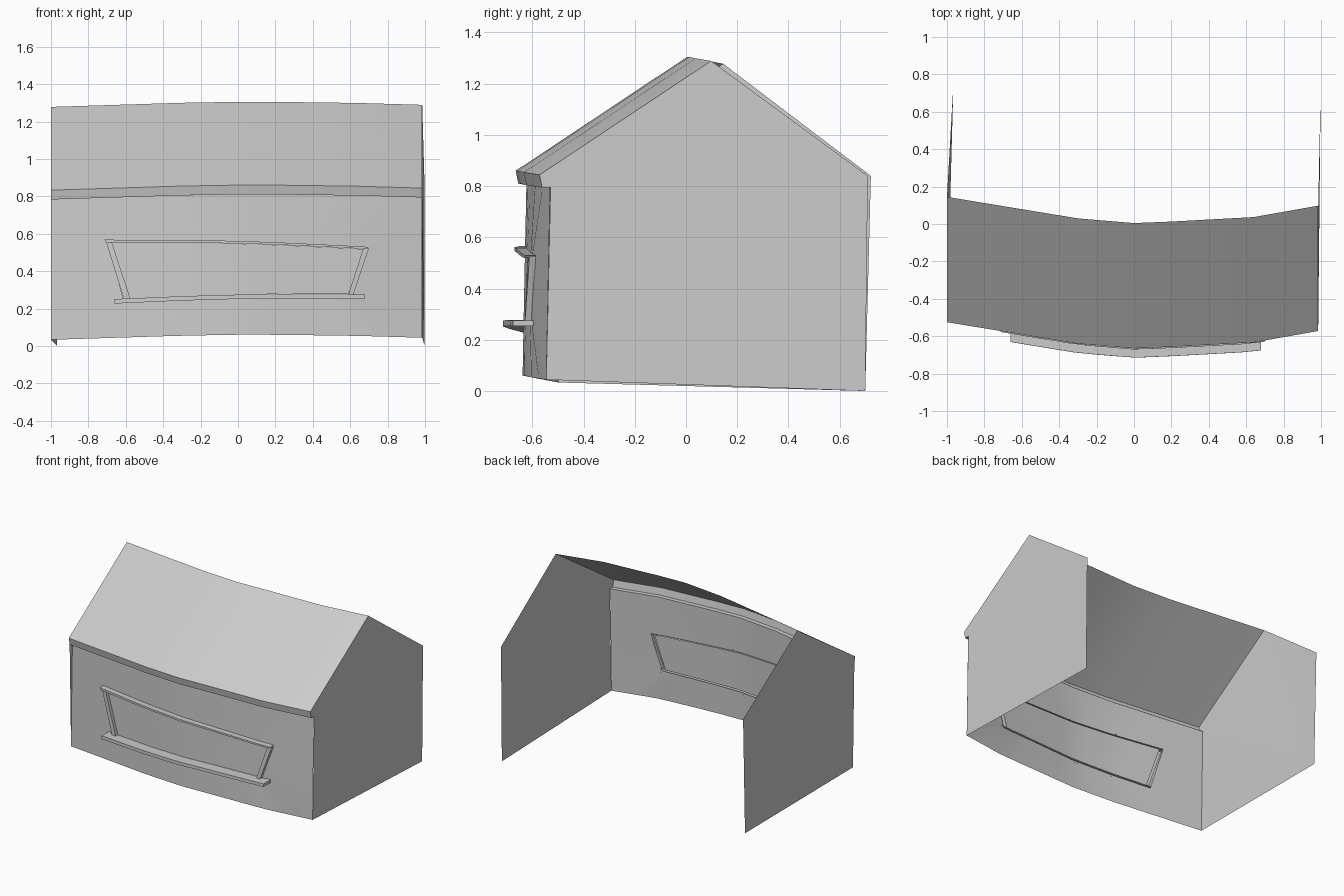
import bpy, bmesh

if "Cube" in bpy.data.objects:
    bpy.data.objects.remove(bpy.data.objects["Cube"])

# Bow of the building along x: (x, ridge y, height offset)
BOW = [(-1.0, 0.145, -0.027), (-0.3, 0.03, -0.005), (0.0, 0.005, 0.0),
       (0.2, 0.013, 0.0), (0.64, 0.037, -0.006), (0.985, 0.098, -0.016)]
X0, X1 = BOW[0][0], BOW[-1][0]


def bow(x, k):
    for a, b in zip(BOW, BOW[1:]):
        if x <= b[0] or b is BOW[-1]:
            t = (x - a[0]) / (b[0] - a[0])
            return a[k] + t * (b[k] - a[k])


def wall_point(x, z, out=0.0):
    return (x, bow(x, 1) - 0.645 + 0.02 * z - out, z + bow(x, 2))


def finish(name, bm):
    bmesh.ops.remove_doubles(bm, verts=bm.verts, dist=0.0001)
    me = bpy.data.meshes.new(name)
    bm.to_mesh(me)
    bm.free()
    ob = bpy.data.objects.new(name, me)
    bpy.context.collection.objects.link(ob)
    bpy.ops.object.select_all(action='DESELECT')
    ob.select_set(True)
    bpy.context.view_layer.objects.active = ob
    bpy.ops.object.shade_smooth_by_angle(angle=0.5)
    return ob


def patch(bm, quad, n=12, out=0.0):
    """Four-cornered (x, z) patch laid on the bowed wall: BL, BR, TR, TL."""
    bl, br, tr, tl = quad
    mix = lambda p, q, t: (p[0] + (q[0] - p[0]) * t, p[1] + (q[1] - p[1]) * t)
    cols = []
    for i in range(n + 1):
        lo, hi = mix(bl, br, i / n), mix(tl, tr, i / n)
        cols.append([bm.verts.new(wall_point(*p, out)) for p in (lo, hi)])
    for a, b in zip(cols, cols[1:]):
        bm.faces.new((a[0], b[0], b[1], a[1]))


def trim(name, quad, out, n=12):
    """Open-backed moulding standing proud of the wall."""
    bm = bmesh.new()
    patch(bm, quad, n, out)
    edges = [e for e in bm.edges if e.is_boundary]
    ret = bmesh.ops.extrude_edge_only(bm, edges=edges)
    for v in ret['geom']:
        if isinstance(v, bmesh.types.BMVert):
            v.co.y += out
    bmesh.ops.recalc_face_normals(bm, faces=bm.faces)
    finish(name, bm)


# Front wall around the window opening
outer = [(X0, 0.06), (X1, 0.06), (X1, 0.81), (X0, 0.81)]
hole = [(-0.61, 0.255), (0.615, 0.272), (0.695, 0.53), (-0.70, 0.577)]
bm = bmesh.new()
for i in range(4):
    j = (i + 1) % 4
    patch(bm, [outer[i], outer[j], hole[j], hole[i]])
bmesh.ops.recalc_face_normals(bm, faces=bm.faces)
finish("front_wall", bm)

# Window pane
bm = bmesh.new()
patch(bm, [(-0.58, 0.267), (0.59, 0.282), (0.67, 0.525), (-0.675, 0.57)])
finish("window_pane", bm)

# Window frame and sill
trim("window_head", [(-0.70, 0.570), (0.69, 0.526), (0.70, 0.537), (-0.715, 0.586)], 0.042)
trim("window_jamb_left", [(-0.61, 0.265), (-0.575, 0.265), (-0.675, 0.572), (-0.705, 0.572)], 0.025, 1)
trim("window_jamb_right", [(0.59, 0.28), (0.617, 0.28), (0.70, 0.53), (0.67, 0.53)], 0.025, 1)
trim("window_sill", [(-0.66, 0.243), (0.68, 0.26), (0.68, 0.282), (-0.66, 0.267)], 0.08)

# Front roof slope with fascia and soffit, swept along the bow
profile = [(0.0, 1.305), (-0.67, 0.86), (-0.66, 0.81), (-0.627, 0.81)]
bm = bmesh.new()
rows = [[bm.verts.new((x, y + ry, z + dz)) for y, z in profile] for x, ry, dz in BOW]
for a, b in zip(rows, rows[1:]):
    for k in range(len(profile) - 1):
        bm.faces.new((a[k], a[k + 1], b[k + 1], b[k]))
finish("front_roof", bm)

# Gable end walls
for name, x, x_back, y_top, y_bot in (("gable_left", X0, -0.967, 0.722, 0.70),
                                      ("gable_right", X1, 0.998, 0.71, 0.70)):
    ry, dz = bow(x, 1), bow(x, 2)
    front = [(x, ry + y, z + dz) for y, z in profile]
    pts = front + [wall_point(x, 0.06), (x_back, y_bot, 0.0), (x_back, y_top, 0.84)]
    bm = bmesh.new()
    vs = [bm.verts.new(p) for p in pts]
    face = bm.faces.new(vs if x < 0 else vs[::-1])
    bmesh.ops.triangulate(bm, faces=[face])
    finish(name, bm)
